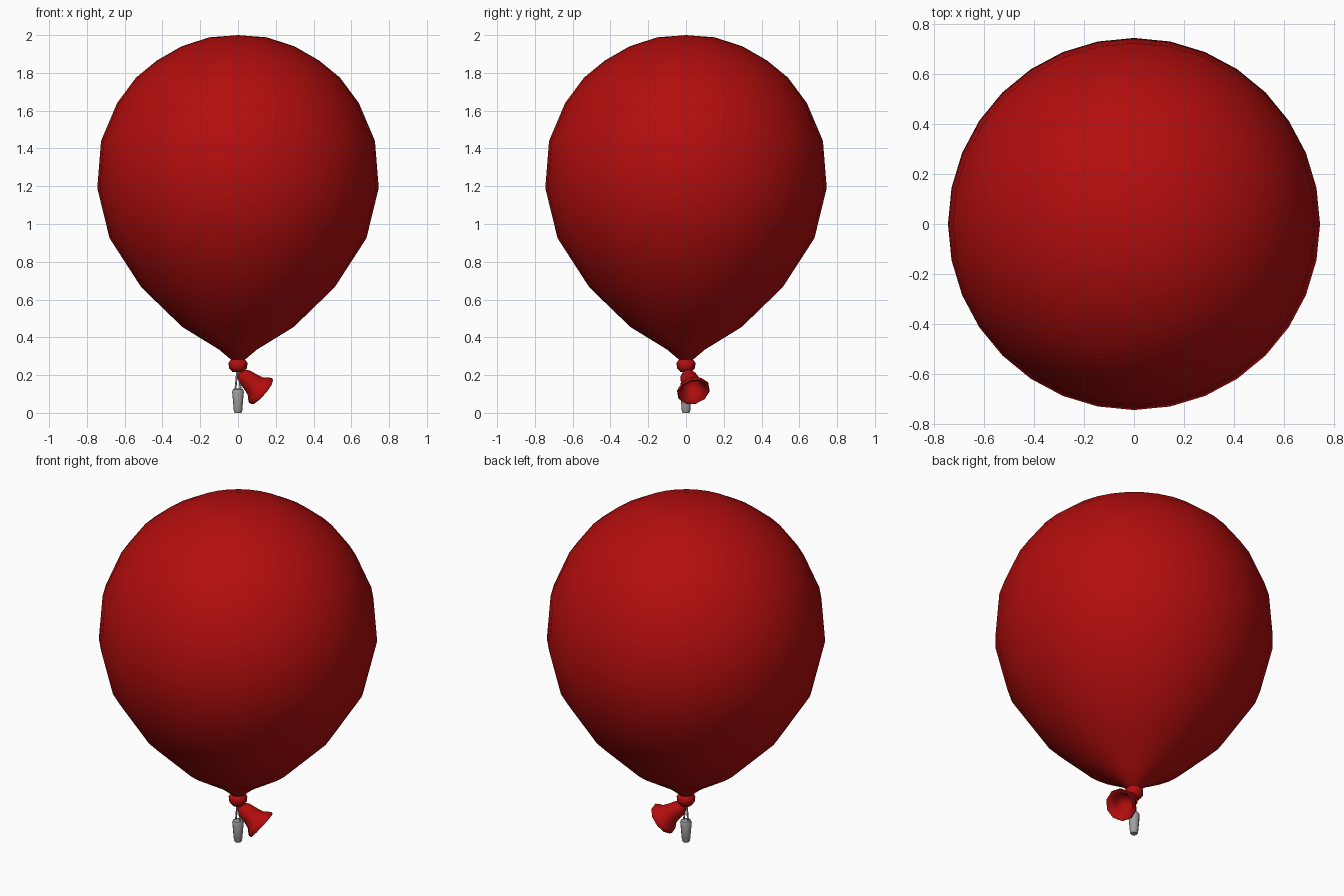
import bpy, math
from mathutils import Vector

if "Cube" in bpy.data.objects:
    bpy.data.objects.remove(bpy.data.objects["Cube"])


def material(name, rgb):
    m = bpy.data.materials.new(name)
    m.diffuse_color = (*rgb, 1)
    m.use_nodes = True
    m.node_tree.nodes["Principled BSDF"].inputs["Base Color"].default_value = m.diffuse_color
    return m


RED = material("balloon red", (0.45, 0.004, 0.004))
GREY = material("clip grey", (0.36, 0.36, 0.36))


def lathe(name, profile, sides, mat, origin=(0, 0, 0), axis=(0, 0, 1), sharp=60):
    """Spin (radius, height) points around an axis; radius 0 closes to a pole."""
    rot = Vector((0, 0, 1)).rotation_difference(Vector(axis).normalized())
    verts, faces, rings = [], [], []
    for r, h in profile:
        n = 1 if r == 0 else sides
        rings.append(list(range(len(verts), len(verts) + n)))
        for i in range(n):
            a = 2 * math.pi * i / sides
            verts.append(Vector(origin) + rot @ Vector((r * math.cos(a), r * math.sin(a), h)))
    for lo, hi in zip(rings, rings[1:]):
        for i in range(sides):
            j = (i + 1) % sides
            if len(lo) == 1:
                faces.append((lo[0], hi[j], hi[i]))
            elif len(hi) == 1:
                faces.append((lo[i], lo[j], hi[0]))
            else:
                faces.append((lo[i], lo[j], hi[j], hi[i]))
    me = bpy.data.meshes.new(name)
    me.from_pydata(verts, [], faces)
    me.materials.append(mat)
    ob = bpy.data.objects.new(name, me)
    bpy.context.collection.objects.link(ob)
    bpy.ops.object.select_all(action='DESELECT')
    ob.select_set(True)
    bpy.context.view_layer.objects.active = ob
    bpy.ops.object.shade_smooth_by_angle(angle=math.radians(sharp))
    return ob


# Inflated envelope
lathe("balloon_envelope", [
    (0, 0.27), (0.035, 0.28), (0.10, 0.335), (0.295, 0.455), (0.512, 0.665),
    (0.68, 0.925), (0.745, 1.19), (0.725, 1.44), (0.64, 1.64), (0.54, 1.775),
    (0.43, 1.865), (0.30, 1.94), (0.153, 1.988), (0, 2.0)], 32, RED)

# Rolled knot under the envelope
lathe("knot", [(0, 0.215), (0.03, 0.217), (0.048, 0.238), (0.05, 0.265),
               (0.035, 0.285), (0, 0.287)], 12, RED)

# Flared nozzle hanging to one side, hollow with a rolled lip
lathe("nozzle", [
    (0, -0.005), (0.025, 0.0), (0.043, 0.03), (0.052, 0.075), (0.062, 0.11),
    (0.078, 0.128), (0.09, 0.145), (0.087, 0.157), (0.075, 0.155),
    (0.055, 0.12), (0.04, 0.075), (0, 0.06)],
    10, RED, origin=(0.012, 0.005, 0.212), axis=(0.115, 0.036, -0.10))

# Tapered clip weight
lathe("clip_weight", [(0, 0), (0.018, 0), (0.022, 0.008), (0.031, 0.112),
                      (0.027, 0.125), (0, 0.13)], 12, GREY)

# Two thin wires joining the clip to the knot
for side in (-1, 1):
    base, tip = Vector((side * 0.014, 0, 0.12)), Vector((side * 0.004, 0, 0.225))
    lathe("wire_left" if side < 0 else "wire_right",
          [(0, 0), (0.005, 0), (0.005, (tip - base).length), (0, (tip - base).length)],
          8, GREY, origin=base, axis=tip - base)
